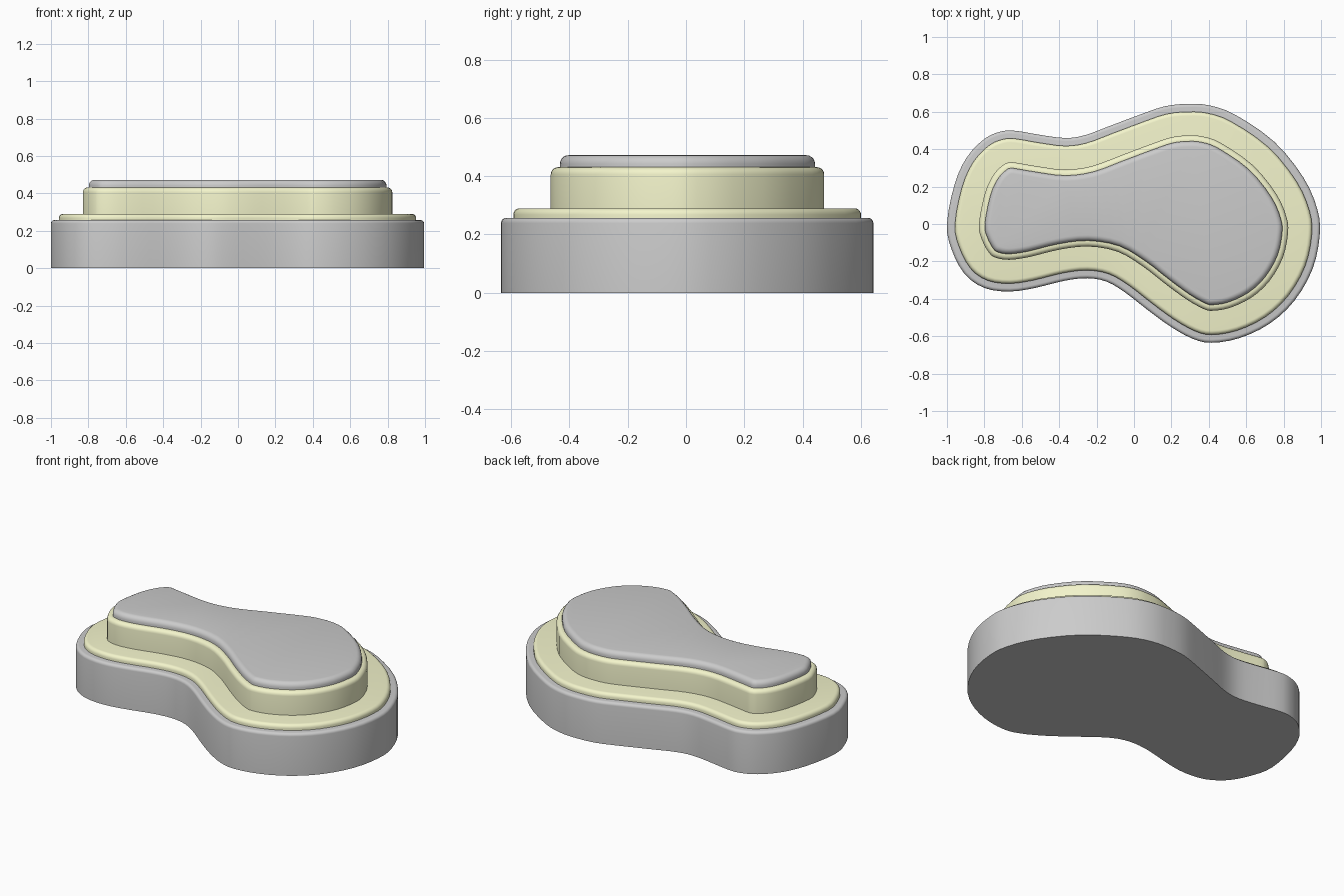
import bpy, math
from mathutils import Vector

if "Cube" in bpy.data.objects:
    bpy.data.objects.remove(bpy.data.objects["Cube"])

# Outline of the base, seen from above, clockwise from the left tip
OUTLINE = [
    (-1, 0), (-.96, .21), (-.895, .355), (-.80, .455), (-.71, .495), (-.63, .498),
    (-.505, .477), (-.37, .46), (-.265, .474), (-.13, .524), (.03, .584), (.163, .629),
    (.286, .642), (.404, .634), (.543, .583), (.75, .44), (.905, .25), (.98, .08),
    (.993, -.06), (.955, -.24), (.858, -.41), (.725, -.533), (.564, -.61), (.414, -.635),
    (.31, -.612), (.19, -.545), (.067, -.455), (-.05, -.364), (-.147, -.308),
    (-.25, -.29), (-.37, -.303), (-.53, -.342), (-.666, -.361), (-.80, -.342),
    (-.906, -.267), (-.976, -.134)]


def spline(pts, steps):
    """Closed Catmull-Rom through the points."""
    n, out = len(pts), []
    for i in range(n):
        a, b, c, d = (pts[(i + k) % n] for k in (-1, 0, 1, 2))
        for s in range(steps):
            t = s / steps
            out.append(0.5 * (2 * b + (c - a) * t + (2 * a - 5 * b + 4 * c - d) * t * t
                              + (3 * b - a - 3 * c + d) * t ** 3))
    return out


def inset(pts, dist):
    """Parallel copy of the outline, moved inwards."""
    n, out = len(pts), []
    for i, p in enumerate(pts):
        e1 = (p - pts[i - 1]).normalized()
        e2 = (pts[(i + 1) % n] - p).normalized()
        n1, n2 = Vector((e1.y, -e1.x)), Vector((e2.y, -e2.x))
        m = (n1 + n2).normalized()
        out.append(p + m * dist / max(m.dot(n1), 0.5))
    return out


base_pts = [Vector(p) for p in OUTLINE]


def tier(name, dist, z0, z1, radius, mat=None, segs=5):
    """Solid slab following the outline, with a rounded upper edge."""
    profile = [(dist, z0)]
    for k in range(segs + 1):
        a = k / segs * math.pi / 2
        profile.append((dist + radius * (1 - math.cos(a)), z1 - radius * (1 - math.sin(a))))
    verts, faces = [], []
    for d, z in profile:
        ring = spline(inset(base_pts, d), 3)
        n = len(ring)
        verts += [(p.x, p.y, z) for p in ring]
    for r in range(len(profile) - 1):
        for i in range(n):
            j = (i + 1) % n
            faces.append((r * n + i, (r + 1) * n + i, (r + 1) * n + j, r * n + j))
    faces.append(tuple(range(n)))
    top = (len(profile) - 1) * n
    faces.append(tuple(reversed(range(top, top + n))))
    me = bpy.data.meshes.new(name)
    me.from_pydata(verts, [], faces)
    ob = bpy.data.objects.new(name, me)
    bpy.context.collection.objects.link(ob)
    if mat:
        me.materials.append(mat)
    bpy.ops.object.select_all(action='DESELECT')
    ob.select_set(True)
    bpy.context.view_layer.objects.active = ob
    bpy.ops.object.shade_smooth_by_angle(angle=math.radians(35))
    return ob


yellow = bpy.data.materials.new("pale_yellow")
yellow.diffuse_color = (0.9, 0.91, 0.6, 1)
yellow.use_nodes = True
yellow.node_tree.nodes["Principled BSDF"].inputs["Base Color"].default_value = yellow.diffuse_color

# Four stacked slabs, each slightly sunk into the one below
tier("base", 0, 0, 0.257, 0.018)
tier("lower_band", 0.042, 0.24, 0.29, 0.022, yellow)
tier("raised_wall", 0.168, 0.27, 0.431, 0.025, yellow)
tier("top_pad", 0.199, 0.41, 0.472, 0.03)
